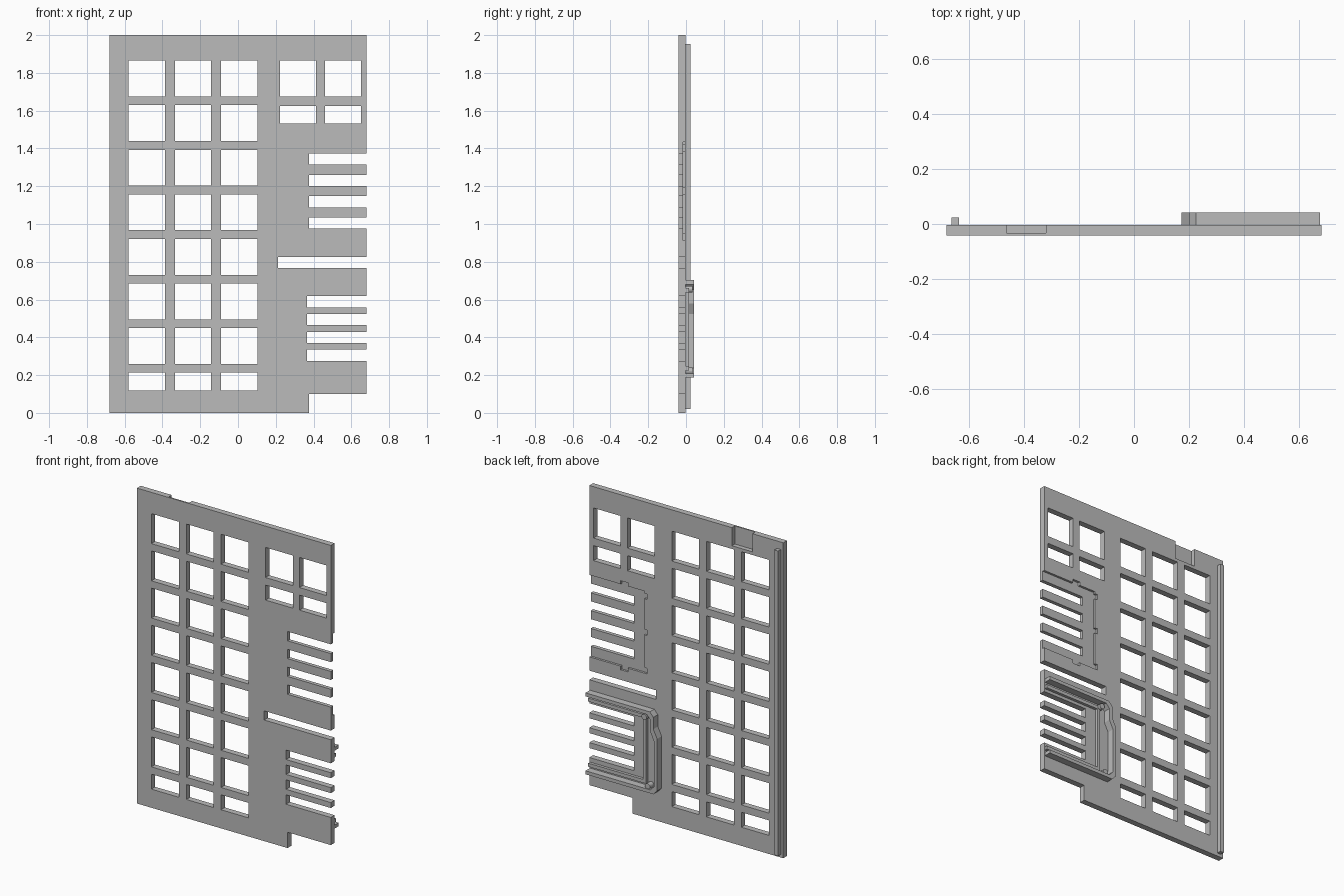
import bpy, bmesh, math

cube = bpy.data.objects.get("Cube")
if cube:
    bpy.data.objects.remove(cube, do_unlink=True)

grey = bpy.data.materials.new("plain grey")
grey.use_nodes = True
colour = (0.5, 0.5, 0.5, 1)
grey.diffuse_color = colour
grey.node_tree.nodes["Principled BSDF"].inputs["Base Color"].default_value = colour

FRONT, BACK = -0.041, -0.003
EDGE = 0.68


def add_prism(bm, pts, y0, y1):
    """Extrude an outline of (x, z) points from y0 to y1."""
    face = bm.faces.new([bm.verts.new((x, y0, z)) for x, z in pts])
    new = bmesh.ops.extrude_face_region(bm, geom=[face])["geom"]
    verts = [g for g in new if isinstance(g, bmesh.types.BMVert)]
    bmesh.ops.translate(bm, verts=verts, vec=(0, y1 - y0, 0))


def rect(x0, x1, z0, z1):
    return [(x0, z0), (x1, z0), (x1, z1), (x0, z1)]


def build(name, prisms):
    bm = bmesh.new()
    for pts, y0, y1 in prisms:
        add_prism(bm, pts, y0, y1)
    bmesh.ops.recalc_face_normals(bm, faces=bm.faces)
    mesh = bpy.data.meshes.new(name)
    bm.to_mesh(mesh)
    bm.free()
    mesh.materials.append(grey)
    obj = bpy.data.objects.new(name, mesh)
    bpy.context.scene.collection.objects.link(obj)
    return obj


def cut(target, name, prisms):
    cutter = build(name, prisms)
    cutter.hide_render = True
    mod = target.modifiers.new(name, 'BOOLEAN')
    mod.operation = 'DIFFERENCE'
    mod.solver = 'EXACT'
    mod.use_self = True
    mod.object = cutter
    bpy.context.view_layer.update()
    graph = bpy.context.evaluated_depsgraph_get()
    mesh = bpy.data.meshes.new_from_object(target.evaluated_get(graph))
    target.modifiers.clear()
    target.data = mesh
    bpy.data.objects.remove(cutter, do_unlink=True)


# Flat panel with a stepped lower corner
panel = build("panel", [([(-EDGE, 0), (0.376, 0), (0.376, 0.1), (EDGE, 0.1),
                          (EDGE, 2), (-EDGE, 2)], FRONT, BACK)])

# Window grid, small window group and open-ended slots
holes = []
for x in (-0.579, -0.334, -0.09):
    for row in range(8):
        top = 1.865 - 0.236 * row
        holes.append(rect(x, x + 0.192, top - (0.19 if row < 7 else 0.095), top))
for x in (0.222, 0.46):
    holes += [rect(x, x + 0.191, 1.674, 1.865), rect(x, x + 0.191, 1.531, 1.626)]
for i in range(4):
    z = 0.975 + 0.113 * i
    holes.append(rect(0.376, 0.8, z, z + 0.059))
    z = 0.275 + 0.0945 * i
    holes.append(rect(0.366, 0.8, z, z + 0.06))
holes.append(rect(0.212, 0.8, 0.768, 0.826))
cut(panel, "through_cutter", [(h, -0.2, 0.2) for h in holes])

# Shallow back recess with locating notches
recess = [rect(0.295, 0.8, 0.913, 1.433), rect(0.41, 0.46, 0.89, 1.455)]
recess += [rect(0.275, 0.4, z, z + 0.035) for z in (0.913, 1.155, 1.385)]
cut(panel, "recess_cutter", [(r, -0.017, 0.1) for r in recess])

# Clip pocket in the top edge
cut(panel, "pocket_cutter", [(rect(-0.463, -0.32, 1.885, 2.1), -0.032, 0.1)])

# Long side rail on the back
build("side_rail", [(rect(-0.663, -0.636, 0.02, 1.953), BACK - 0.004, 0.024)])

# Bracket walls around the lower slots
END = 0.676
outer = [(END, 0.703), (0.225, 0.703), (0.2, 0.675), (0.2, 0.6),
         (0.173, 0.545), (0.173, 0.215), (0.2, 0.187), (END, 0.187)]


def inset(pts, t):
    return [(min(x + t, END), z - t if z > 0.4 else z + t) for x, z in pts]


def wall(name, pts, thick, y1):
    build(name, [(pts + inset(pts, thick)[::-1], BACK - 0.004, y1)])


wall("bracket_outer_wall", outer, 0.022, 0.042)
inner = [(END, 0.66), (0.27, 0.66), (0.27, 0.225), (END, 0.225)]
wall("bracket_inner_ridge", inner, 0.022, 0.015)


# Round bosses at the bracket corners
def boss(name, x, z, r, y1):
    ring = [(x + r * math.cos(a * math.pi / 8), z + r * math.sin(a * math.pi / 8))
            for a in range(16)]
    build(name, [(ring, BACK - 0.004, y1)])


boss("upper_boss", 0.27, 0.655, 0.018, 0.035)
boss("lower_boss", 0.245, 0.222, 0.018, 0.035)
